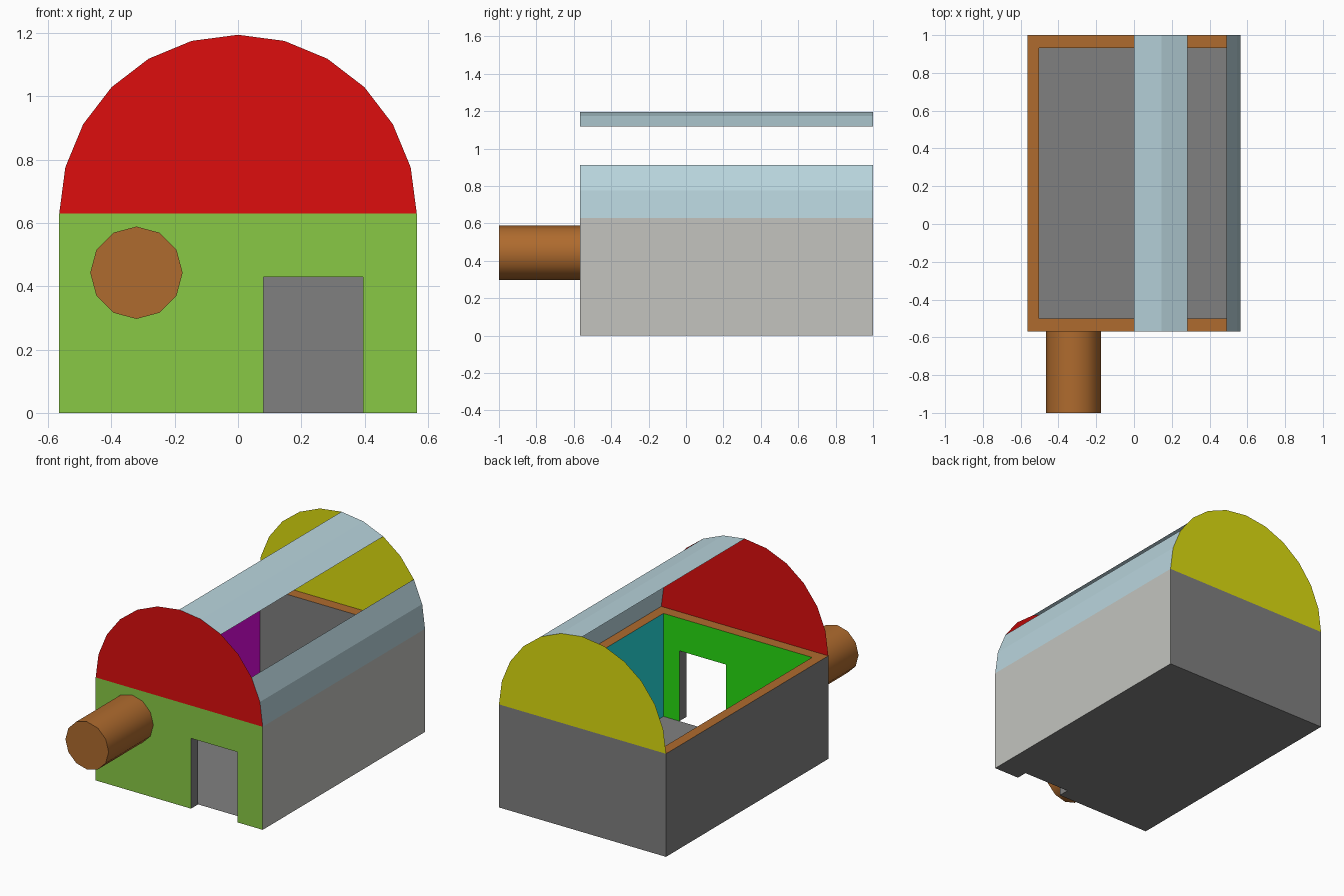
import bpy, math
from mathutils import Vector

if "Cube" in bpy.data.objects:
    bpy.data.objects.remove(bpy.data.objects["Cube"])

# Overall sizes
X, Y0, Y1, H = 0.565, -0.568, 1.0, 0.63      # outer walls
XI, YI0, YI1 = 0.503, -0.5, 0.932            # inner walls
D0, D1, DH = 0.08, 0.395, 0.43               # doorway


def material(name, rgb):
    m = bpy.data.materials.new(name)
    lin = [c / 255 / 12.92 if c < 10.3 else ((c / 255 + 0.055) / 1.055) ** 2.4 for c in rgb]
    m.diffuse_color = (*lin, 1)
    m.use_nodes = True
    m.node_tree.nodes["Principled BSDF"].inputs["Base Color"].default_value = m.diffuse_color
    return m


lime = material("lime_green", (137, 201, 69))
red = material("red", (221, 13, 13))
brown = material("brown", (175, 107, 46))
grey = material("grey", (128, 128, 128))
pale_grey = material("pale_grey", (195, 196, 191))
pale_blue = material("pale_blue", (184, 212, 220))
yellow = material("yellow", (221, 221, 16))
magenta = material("magenta", (221, 9, 221))
cyan = material("cyan", (38, 221, 221))
green = material("bright_green", (39, 221, 17))


def panels(name, polys, mat, facing):
    """Flat polygons, each wound so that it looks towards 'facing'."""
    verts, faces = [], []
    for pts in polys:
        pts = [Vector(p) for p in pts]
        n = Vector()
        for a, b in zip(pts, pts[1:] + pts[:1]):
            n += a.cross(b)
        if n.dot(Vector(facing)) < 0:
            pts.reverse()
        faces.append(range(len(verts), len(verts) + len(pts)))
        verts += pts
    me = bpy.data.meshes.new(name)
    me.from_pydata(verts, [], [list(f) for f in faces])
    me.materials.append(mat)
    ob = bpy.data.objects.new(name, me)
    bpy.context.collection.objects.link(ob)


def wall_x(x, y0, y1, h=H):
    return [(x, y0, 0), (x, y1, 0), (x, y1, h), (x, y0, h)]


def wall_y(y, w):
    return [(-w, y, 0), (w, y, 0), (w, y, H), (-w, y, H)]


def door_wall(y, w):
    outline = [(-w, 0), (D0, 0), (D0, DH), (D1, DH), (D1, 0), (w, 0), (w, H), (-w, H)]
    return [(x, y, z) for x, z in outline]


def flat(x0, x1, y0, y1, z):
    return [(x0, y0, z), (x1, y0, z), (x1, y1, z), (x0, y1, z)]


# Outer walls
panels("front_wall", [door_wall(Y0, X)], lime, (0, -1, 0))
panels("back_wall", [wall_y(Y1, X)], grey, (0, 1, 0))
panels("left_wall", [wall_x(-X, Y0, Y1)], grey, (-1, 0, 0))
panels("right_wall", [wall_x(X, Y0, Y1)], pale_grey, (1, 0, 0))

# Inner walls
panels("front_inner_wall", [door_wall(YI0, XI)], green, (0, 1, 0))
panels("back_inner_wall", [wall_y(YI1, XI)], grey, (0, -1, 0))
panels("left_inner_wall", [wall_x(-XI, YI0, YI1)], magenta, (1, 0, 0))
panels("right_inner_wall", [wall_x(XI, YI0, YI1)], cyan, (-1, 0, 0))

# Doorway sides and top
panels("door_left_jamb", [wall_x(D0, Y0, YI0, DH)], grey, (1, 0, 0))
panels("door_right_jamb", [wall_x(D1, Y0, YI0, DH)], grey, (-1, 0, 0))
panels("door_lintel", [flat(D0, D1, Y0, YI0, DH)], grey, (0, 0, -1))

# Floor, notched at the doorway
outline = [(-X, Y0), (D0, Y0), (D0, YI0), (D1, YI0), (D1, Y0), (X, Y0), (X, Y1), (-X, Y1)]
panels("floor", [[(x, y, 0) for x, y in outline]], grey, (0, 0, -1))

# Wall top rim
panels("wall_rim", [flat(-X, X, Y0, YI0, H), flat(-X, X, YI1, Y1, H),
                    flat(-X, -XI, YI0, YI1, H), flat(XI, X, YI0, YI1, H)], brown, (0, 0, 1))

# Rounded gables and roof strips share one twelve-step arch
arch = [(X * math.cos(math.radians(15 * i)), H + X * math.sin(math.radians(15 * i)))
        for i in range(13)]
panels("front_gable", [[(x, Y0, z) for x, z in arch]], red, (0, -1, 0))
panels("back_gable", [[(x, Y1, z) for x, z in arch]], yellow, (0, 1, 0))


def roof_strip(i):
    (xa, za), (xb, zb) = arch[i], arch[i + 1]
    return [(xa, Y0, za), (xa, Y1, za), (xb, Y1, zb), (xb, Y0, zb)]


panels("lower_roof_strips", [roof_strip(0), roof_strip(1)], pale_blue, (1, 0, 0.3))
panels("upper_roof_strips", [roof_strip(4), roof_strip(5)], pale_blue, (0.3, 0, 1))

# Log sticking out of the front wall
bpy.ops.mesh.primitive_cylinder_add(vertices=12, radius=0.146, depth=Y0 + 1,
                                    location=(-0.321, (Y0 - 1) / 2, 0.443),
                                    rotation=(math.pi / 2, 0, 0))
log = bpy.context.object
log.name = "front_log"
log.data.materials.append(brown)
bpy.ops.object.shade_smooth_by_angle(angle=math.radians(40))
